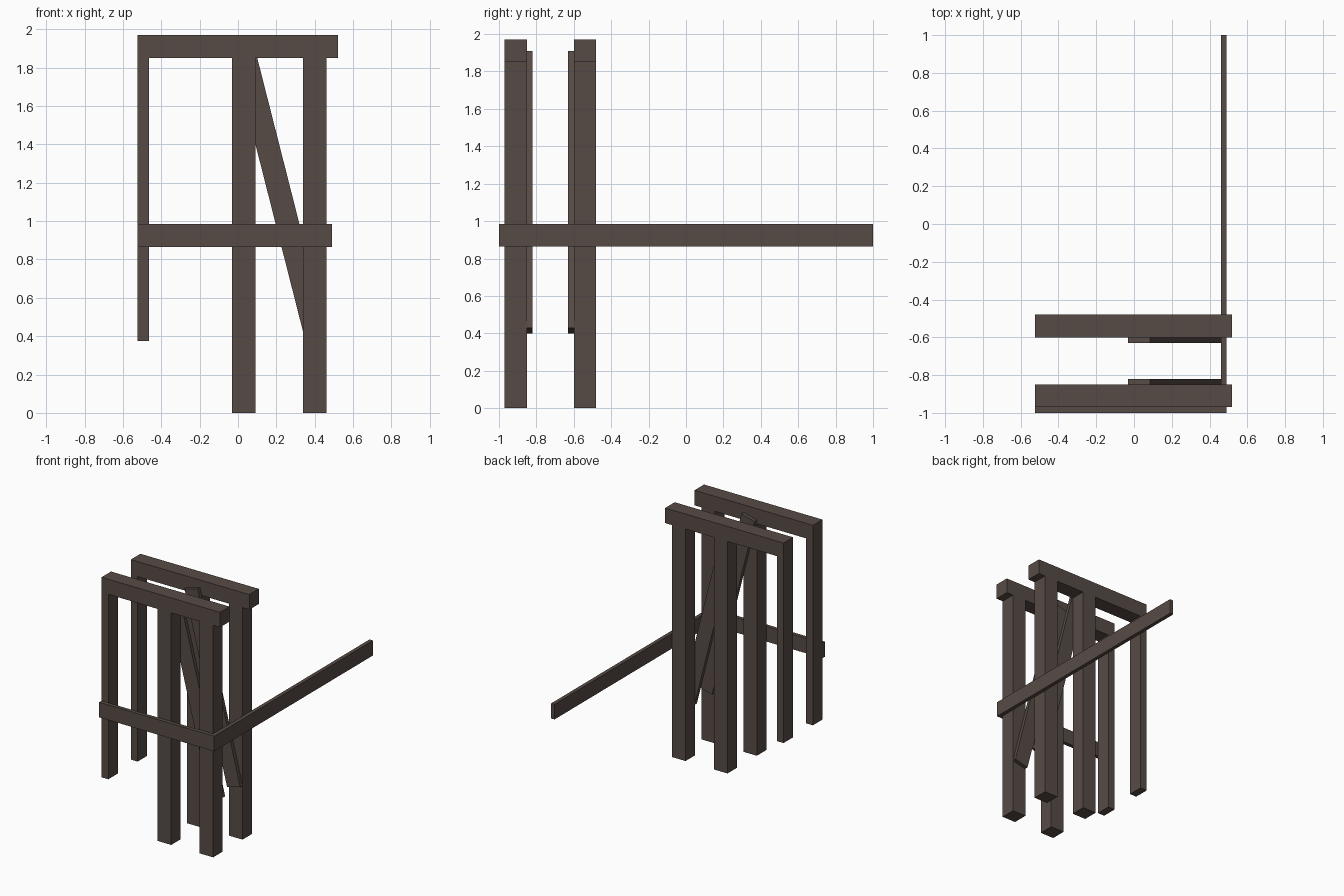
import bpy
import math

default = bpy.data.objects.get("Cube")
if default:
    bpy.data.objects.remove(default, do_unlink=True)

# One weathered wood colour for everything
wood = bpy.data.materials.new("dark_brown_wood")
wood.use_nodes = True
colour = (0.095, 0.07, 0.06, 1)
wood.diffuse_color = colour
shader = next(n for n in wood.node_tree.nodes if n.type == "BSDF_PRINCIPLED")
shader.inputs["Base Color"].default_value = colour
shader.inputs["Roughness"].default_value = 0.9


def beam(name, x, y, z, tilt=0):
    """Square-cut timber spanning the given (low, high) ranges, tilted about y."""
    spans = (x, y, z)
    bpy.ops.mesh.primitive_cube_add(size=1, location=[(a + b) / 2 for a, b in spans])
    ob = bpy.context.object
    ob.name = name
    ob.scale = [b - a for a, b in spans]
    bpy.ops.object.transform_apply(location=False, rotation=False, scale=True)
    ob.rotation_euler.y = tilt
    ob.data.materials.append(wood)
    return ob


THICK = 0.12    # heavy timber
PLANK = 0.03    # thin board
POST_TOP = 1.85

# Two matching frames; the brace sits on the inner face of each
for side, y0, inward in (("front", -0.97, 1), ("back", -0.60, -1)):
    depth = (y0, y0 + THICK)
    beam(side + "_top_beam", (-0.525, 0.52), depth, (POST_TOP, POST_TOP + THICK))
    beam(side + "_middle_post", (-0.03, 0.09), depth, (0, POST_TOP))
    beam(side + "_left_post", (0.34, 0.46), depth, (0, POST_TOP))
    beam(side + "_hanging_post", (-0.525, -0.465), depth, (0.375, POST_TOP))
    inner = depth[1] if inward > 0 else depth[0]
    brace_y = sorted((inner, inner + inward * PLANK))
    beam(side + "_diagonal_brace", (0.155, 0.275), brace_y,
         (0.3915, 1.9185), math.radians(-14.25))

# Rails
beam("front_rail", (-0.525, 0.49), (-1, -0.97), (0.865, 0.985))
beam("side_rail", (0.46, 0.49), (-0.97, 1), (0.865, 0.985))
